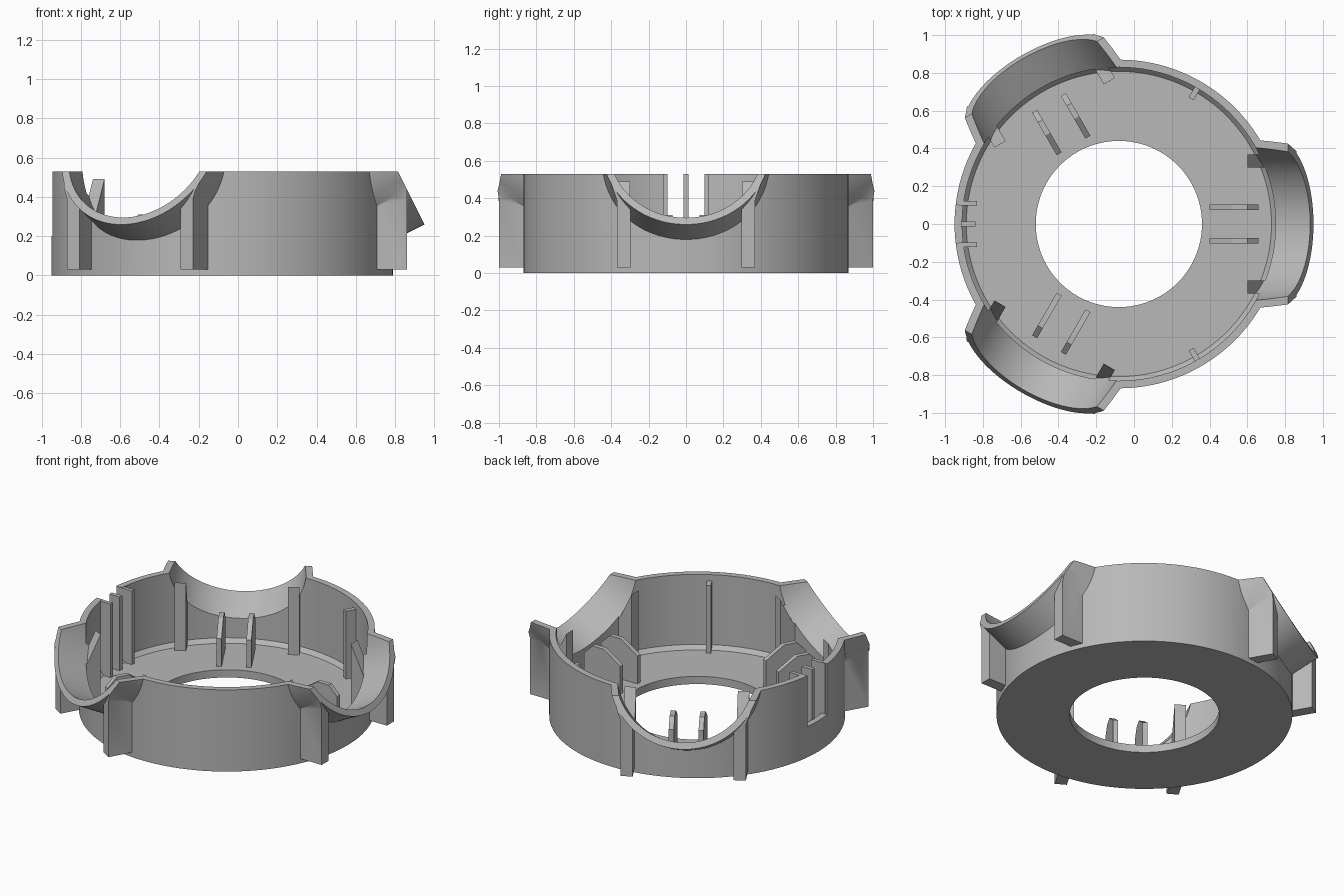
import bpy, bmesh, math
from mathutils import Matrix, Vector

cube = bpy.data.objects.get("Cube")
if cube:
    bpy.data.objects.remove(cube, do_unlink=True)

grey = bpy.data.materials.new("plain_grey")
grey.use_nodes = True
COLOUR = (0.48, 0.48, 0.48, 1)
grey.diffuse_color = COLOUR
grey.node_tree.nodes["Principled BSDF"].inputs["Base Color"].default_value = COLOUR

H = 0.53            # wall height
R_OUT, R_IN = 0.87, 0.83
FLOOR = 0.05
SHIFT = Matrix.Translation((-0.08, 0, 0))
TILT = math.atan2(2, 1)
PORTS = [0, 120, 240]


def turn(deg):
    return SHIFT @ Matrix.Rotation(math.radians(deg), 4, 'Z')


def finish(bm, name, matrix):
    bmesh.ops.transform(bm, matrix=matrix, verts=bm.verts)
    bmesh.ops.recalc_face_normals(bm, faces=bm.faces)
    me = bpy.data.meshes.new(name)
    bm.to_mesh(me)
    bm.free()
    me.materials.append(grey)
    ob = bpy.data.objects.new(name, me)
    bpy.context.collection.objects.link(ob)
    return ob


def box(name, x, y, z, matrix=SHIFT):
    bm = bmesh.new()
    bmesh.ops.create_cube(bm, size=1)
    for v in bm.verts:
        v.co = Vector([(a + b) / 2 + c * (b - a) for c, (a, b) in zip(v.co, (x, y, z))])
    return finish(bm, name, matrix)


def cylinder(name, r, z0, z1, matrix=SHIFT, segments=128, r_bottom=None):
    bm = bmesh.new()
    bmesh.ops.create_cone(bm, cap_ends=True, segments=segments, radius1=r_bottom or r,
                          radius2=r, depth=z1 - z0,
                          matrix=Matrix.Translation((0, 0, (z0 + z1) / 2)))
    return finish(bm, name, matrix)


def prism(name, points, to_3d, offset, matrix):
    """Extrude a flat outline along an offset."""
    bm = bmesh.new()
    face = bm.faces.new([bm.verts.new(to_3d(*p)) for p in points])
    res = bmesh.ops.extrude_face_region(bm, geom=[face])
    verts = [g for g in res["geom"] if isinstance(g, bmesh.types.BMVert)]
    bmesh.ops.translate(bm, verts=verts, vec=offset)
    return finish(bm, name, matrix)


def combine(target, other, operation):
    bpy.context.view_layer.objects.active = target
    mod = target.modifiers.new("combine", 'BOOLEAN')
    mod.operation = operation
    mod.solver = 'EXACT'
    mod.object = other
    bpy.ops.object.modifier_apply(modifier=mod.name)
    bpy.data.objects.remove(other, do_unlink=True)


# Outer drum with tilted port tubes and their flared side ribs
body = cylinder("ring_housing", R_OUT, 0, H)


def port_frame(deg):
    return (turn(deg) @ Matrix.Translation((0.829, 0, 0.662))
            @ Matrix.Rotation(TILT, 4, 'Y'))


RIB = [(0.298, 0.03), (0.37, 0.03), (0.37, 0.39), (0.428, 0.56), (0.298, 0.56)]
for deg in PORTS:
    combine(body, cylinder("tube", 0.45, -0.3, 0, port_frame(deg)), 'UNION')
    for side in (-1, 1):
        rib = prism("rib", RIB, lambda y, z: (0.72, side * y, z), (0.22, 0, 0), turn(deg))
        combine(body, rib, 'UNION')

# Hollow out the inside, with a small bevel round the floor
combine(body, cylinder("hollow", R_IN, FLOOR + 0.025, 1.6), 'DIFFERENCE')
combine(body, cylinder("floor_cut", R_IN + 0.001, FLOOR, FLOOR + 0.026,
                       r_bottom=R_IN - 0.022), 'DIFFERENCE')
combine(body, box("top_trim", (-2, 2), (-2, 2), (H, 2.5)), 'DIFFERENCE')
combine(body, cylinder("hole", 0.44, -0.2, 0.3), 'DIFFERENCE')

# Posts inside each port, then the bore and the slanted mouth
for deg in PORTS:
    for a, b in ((0.30, 0.368), (-0.368, -0.30)):
        combine(body, box("post", (0.68, 0.79), (a, b), (0.032, 0.49), turn(deg)), 'UNION')
    combine(body, cylinder("bore", 0.41, -0.21, 0.4, port_frame(deg)), 'DIFFERENCE')
    combine(body, box("mouth", (-0.6, 0.6), (-0.7, 0.7), (0, 0.5), port_frame(deg)),
            'DIFFERENCE')

# Open notch in the wall
combine(body, box("notch", (-1, -0.78), (-0.1, 0.1), (0.2, 0.8)), 'DIFFERENCE')

# Guide tabs at the notch
for name, y in (("left_notch_tab", 0.11), ("right_notch_tab", -0.11)):
    box(name, (-0.85, -0.75), (y - 0.012, y + 0.012), (0.03, H - 0.002))
box("middle_notch_tab", (-0.835, -0.76), (-0.013, 0.013), (0.03, H - 0.002))

# Slim stiffeners on the inner wall
for name, deg in (("back_stiffener", 60), ("front_stiffener", -60)):
    box(name, (0.765, 0.85), (-0.015, 0.015), (0.03, 0.49), turn(deg))

# Pairs of clipped fins on the floor, facing each port
FIN = [(0.48, 0.03), (0.74, 0.03), (0.74, 0.25), (0.68, 0.31), (0.60, 0.31), (0.48, 0.23)]
for deg in PORTS:
    for side in (-1, 1):
        prism("floor_fin", FIN, lambda x, z: (x, side * 0.088 - 0.015, z),
              (0, 0.03, 0), turn(deg))

# Smooth the round walls, keep the edges crisp
bpy.ops.object.select_all(action='DESELECT')
body.select_set(True)
bpy.context.view_layer.objects.active = body
bpy.ops.object.shade_smooth_by_angle(angle=math.radians(25))
